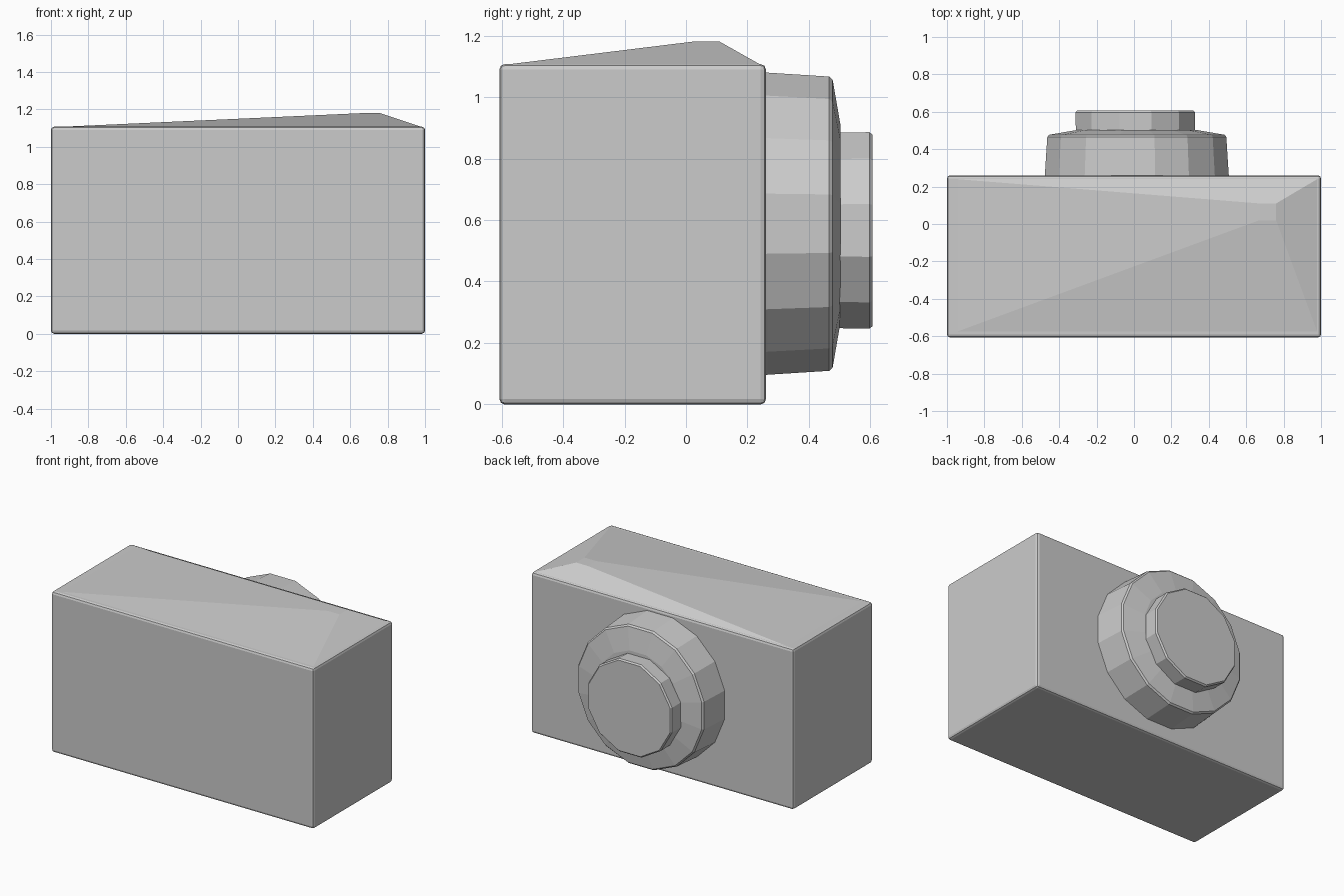
import bpy, bmesh, math
from mathutils import Matrix, Vector

if "Cube" in bpy.data.objects:
    bpy.data.objects.remove(bpy.data.objects["Cube"], do_unlink=True)

grey = bpy.data.materials.new("light_grey")
grey.use_nodes = True
COLOR = (0.6, 0.6, 0.6, 1)
grey.diffuse_color = COLOR
grey.node_tree.nodes["Principled BSDF"].inputs["Base Color"].default_value = COLOR


def finish(name, bm):
    bmesh.ops.recalc_face_normals(bm, faces=bm.faces)
    mesh = bpy.data.meshes.new(name)
    bm.to_mesh(mesh)
    bm.free()
    mesh.materials.append(grey)
    obj = bpy.data.objects.new(name, mesh)
    bpy.context.collection.objects.link(obj)
    return obj


def loft(name, rings):
    """Join equal-sized rings of points and cap both ends."""
    bm = bmesh.new()
    loops = [[bm.verts.new(p) for p in ring] for ring in rings]
    for a, b in zip(loops, loops[1:]):
        for i in range(len(a)):
            j = (i + 1) % len(a)
            bm.faces.new((a[i], a[j], b[j], b[i]))
    bm.faces.new(loops[0])
    bm.faces.new(loops[-1])
    return finish(name, bm)


def rect(x0, x1, y0, y1, z):
    return [(x0, y0, z), (x1, y0, z), (x1, y1, z), (x0, y1, z)]


def barrel(name, sides, profile, x, z):
    """Faceted barrel along y; profile is a list of (radius, y)."""
    angles = [(i + 0.5) * math.tau / sides for i in range(sides)]
    return loft(name, [[(x + r * math.cos(a), y, z + r * math.sin(a)) for a in angles]
                       for r, y in profile])


# Main box with softened edges
body = loft("body", [rect(-1, 1, -0.607, 0.26, 0), rect(-1, 1, -0.607, 0.26, 1.107)])
bevel = body.modifiers.new("edge_bevel", "BEVEL")
bevel.width = 0.017
bevel.segments = 2

# Low lopsided peak on top
loft("top_peak", [rect(-0.985, 0.985, -0.59, 0.243, 1.105),
                  rect(0.67, 0.76, 0.02, 0.11, 1.18)])

# Wide tapered lens base and narrow lens front
barrel("lens_base", 16, [(0.503, 0.25), (0.501, 0.265), (0.488, 0.466),
                         (0.478, 0.477), (0.325, 0.503)], 0.015, 0.588)
barrel("lens_front", 12, [(0.329, 0.49), (0.331, 0.597), (0.322, 0.607)], 0.007, 0.566)
